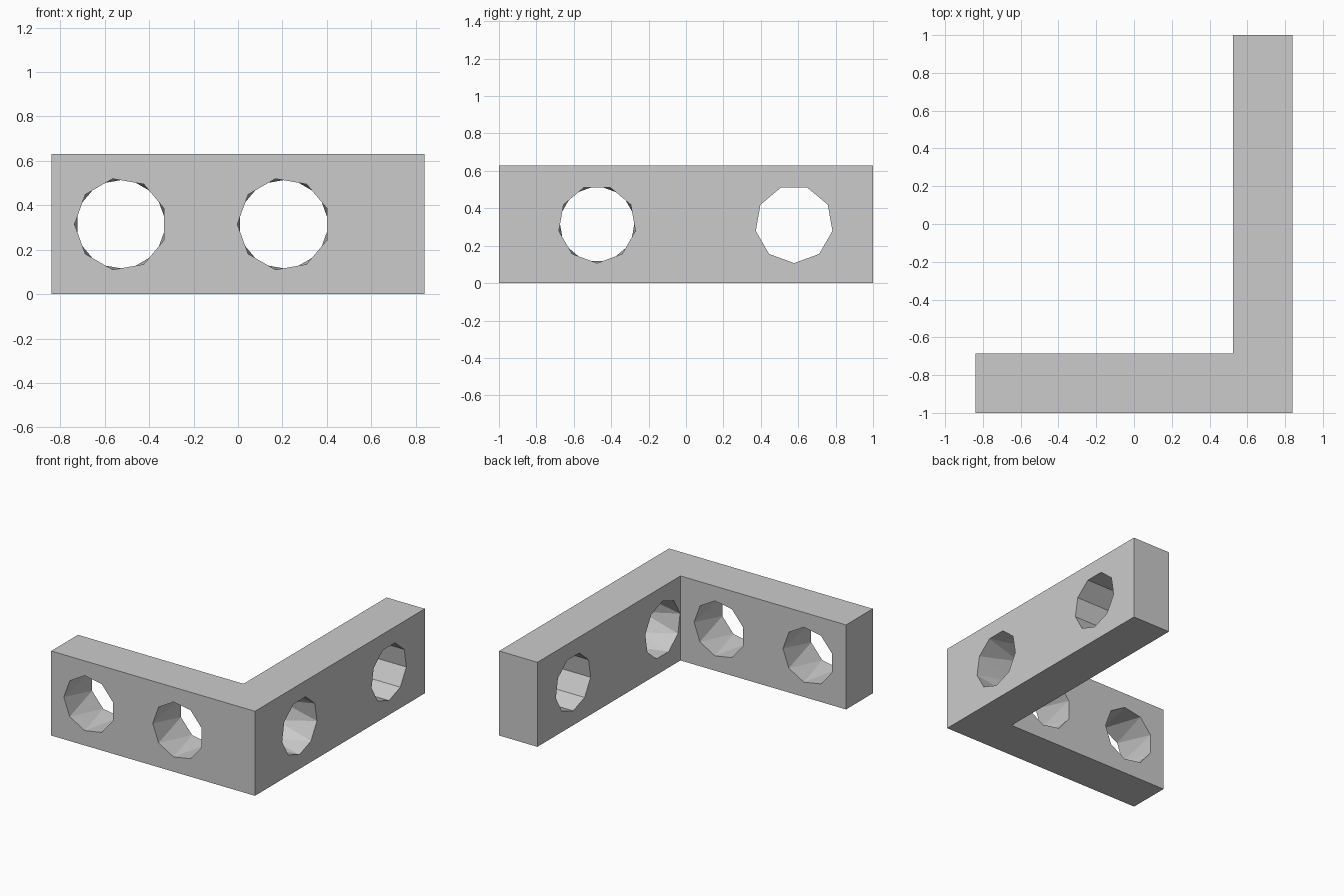
import bpy, bmesh
from math import cos, sin, radians

old = bpy.data.objects.get("Cube")
if old:
    bpy.data.objects.remove(old, do_unlink=True)

HX, HY, HEIGHT, THICK = 0.84, 1.0, 0.63, 0.315
HOLE_R, SIDES, OVER = 0.208, 9, 0.001

grey = bpy.data.materials.new("plain grey")
grey.use_nodes = True
colour = (0.6, 0.6, 0.6, 1)
grey.diffuse_color = colour
grey.node_tree.nodes["Principled BSDF"].inputs["Base Color"].default_value = colour


def make_object(name, bm):
    bmesh.ops.recalc_face_normals(bm, faces=bm.faces)
    mesh = bpy.data.meshes.new(name)
    bm.to_mesh(mesh)
    bm.free()
    mesh.materials.append(grey)
    obj = bpy.data.objects.new(name, mesh)
    bpy.context.collection.objects.link(obj)
    return obj


# L-shaped bracket, extruded from its plan
bm = bmesh.new()
plan = [(-HX, -HY), (HX, -HY), (HX, HY), (HX - THICK, HY),
        (HX - THICK, THICK - HY), (-HX, THICK - HY)]
base = bm.faces.new([bm.verts.new((x, y, 0)) for x, y in plan])
top = bmesh.ops.extrude_face_region(bm, geom=[base])["geom"]
bmesh.ops.translate(bm, vec=(0, 0, HEIGHT),
                    verts=[v for v in top if isinstance(v, bmesh.types.BMVert)])
bracket = make_object("corner_bracket", bm)


def hole(name, axis, centre, start, angle, twist):
    """Cut a nine-sided hole whose far rim is turned by twist degrees."""
    bm = bmesh.new()
    rims = []
    for depth, turn in ((start - OVER, 0), (start + THICK + OVER, twist)):
        rim = []
        for i in range(SIDES):
            a = radians(angle + turn + 360 * i / SIDES)
            u, z = centre + HOLE_R * cos(a), HEIGHT / 2 + HOLE_R * sin(a)
            rim.append(bm.verts.new((u, depth, z) if axis == "y" else (depth, u, z)))
        bm.faces.new(rim)
        rims.append(rim)
    near, far = rims
    for i in range(SIDES):
        j = (i + 1) % SIDES
        if twist:
            bm.faces.new((near[i], near[j], far[i]))
            bm.faces.new((near[j], far[j], far[i]))
        else:
            bm.faces.new((near[i], near[j], far[j], far[i]))
    cutter = make_object(name + "_cutter", bm)
    cutter.hide_render = True
    cutter.hide_set(True)
    mod = bracket.modifiers.new(name, "BOOLEAN")
    mod.operation = "DIFFERENCE"
    mod.solver = "EXACT"
    mod.object = cutter


# Two holes through each arm
hole("front_outer_hole", "y", -0.528, -HY, 180, 20)
hole("front_inner_hole", "y", 0.205, -HY, 180, 20)
hole("side_near_hole", "x", -0.475, HX - THICK, 90, 20)
hole("side_far_hole", "x", 0.578, HX - THICK, 270, 0)

# Apply the cuts and drop the cutters
bpy.context.view_layer.objects.active = bracket
bracket.select_set(True)
for mod in list(bracket.modifiers):
    cutter = mod.object
    bpy.ops.object.modifier_apply(modifier=mod.name)
    bpy.data.objects.remove(cutter, do_unlink=True)
